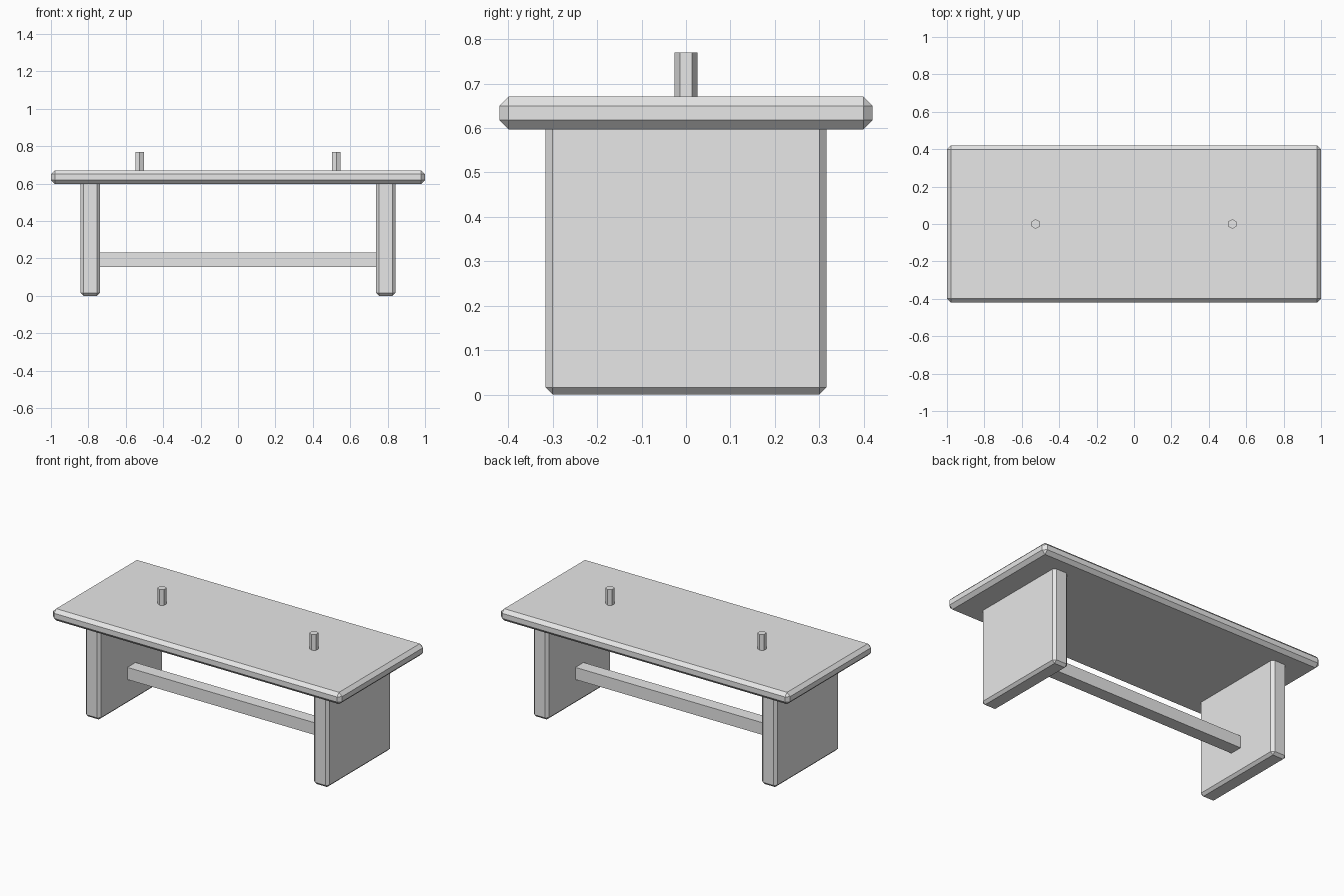
import bpy

cube = bpy.data.objects.get("Cube")
if cube:
    bpy.data.objects.remove(cube, do_unlink=True)

GREY = (0.8, 0.8, 0.8, 1.0)
grey = bpy.data.materials.new("plain_grey")
grey.use_nodes = True
grey.diffuse_color = GREY
grey.node_tree.nodes["Principled BSDF"].inputs["Base Color"].default_value = GREY


def box(name, size, location, chamfer=0.0):
    """Box of the given full size, with optional single-segment chamfered edges."""
    bpy.ops.mesh.primitive_cube_add(size=1, location=location)
    obj = bpy.context.object
    obj.name = name
    obj.scale = size
    bpy.ops.object.transform_apply(location=False, rotation=False, scale=True)
    obj.data.materials.append(grey)
    if chamfer:
        bevel = obj.modifiers.new("chamfer", 'BEVEL')
        bevel.width = chamfer
        bevel.segments = 1
    return obj


# Table top slab
box("table_top", (2.0, 0.84, 0.074), (0, 0, 0.634), 0.021)

# Stretcher bar joining the two legs
box("stretcher", (1.52, 0.08, 0.076), (0, 0, 0.193))

# Slab legs and hexagonal pegs on both sides
for side, sign in (("left", 1), ("right", -1)):
    box(side + "_leg", (0.105, 0.632, 0.632), (sign * 0.79, 0, 0.316), 0.016)
    bpy.ops.mesh.primitive_cylinder_add(
        vertices=6, radius=0.026, depth=0.14, location=(sign * 0.526, 0, 0.7))
    peg = bpy.context.object
    peg.name = side + "_peg"
    peg.data.materials.append(grey)
